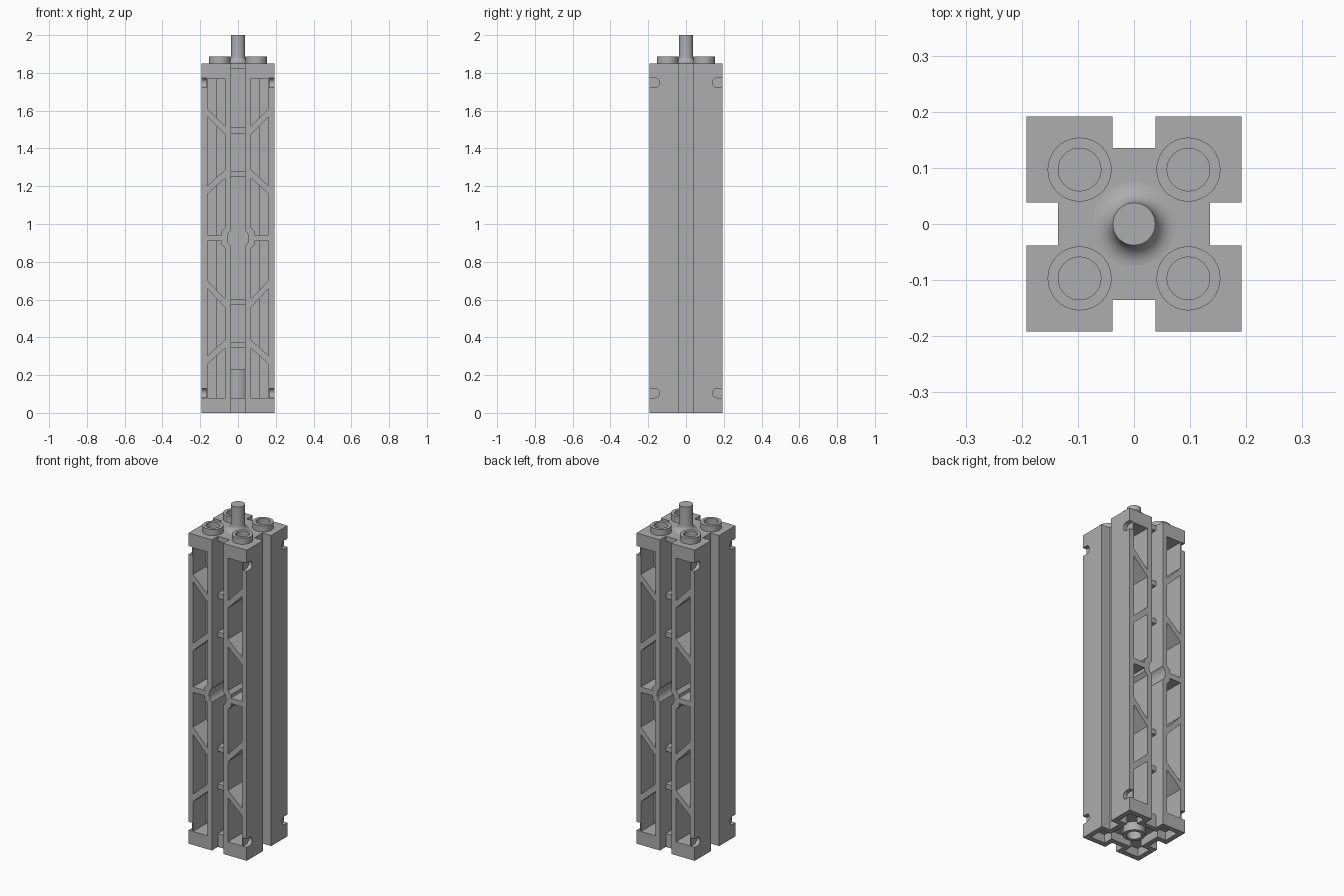
import bpy, bmesh, math
from mathutils import Matrix, Vector

cube = bpy.data.objects.get("Cube")
if cube:
    bpy.data.objects.remove(cube)

grey = bpy.data.materials.new("plain grey")
grey.use_nodes = True
COLOUR = (0.42, 0.42, 0.42, 1)
grey.diffuse_color = COLOUR
grey.node_tree.nodes["Principled BSDF"].inputs["Base Color"].default_value = COLOUR

HALF, GROOVE, FLOOR, WALL, WEB = 0.192, 0.038, 0.135, 0.03, 0.02
TOP, MID = 1.85, 0.925


def add_object(name, bm):
    bmesh.ops.recalc_face_normals(bm, faces=bm.faces)
    mesh = bpy.data.meshes.new(name)
    bm.to_mesh(mesh)
    bm.free()
    mesh.materials.append(grey)
    ob = bpy.data.objects.new(name, mesh)
    bpy.context.collection.objects.link(ob)
    return ob


def add_prism(bm, points, axis, a, b):
    """Extrude a flat outline along an axis, from a to b."""
    place = {"x": lambda u, v, w: (w, u, v),
             "y": lambda u, v, w: (u, w, v),
             "z": lambda u, v, w: (u, v, w)}[axis]
    low = [bm.verts.new(place(u, v, a)) for u, v in points]
    high = [bm.verts.new(place(u, v, b)) for u, v in points]
    bm.faces.new(low)
    bm.faces.new(high)
    for i in range(len(points)):
        j = (i + 1) % len(points)
        bm.faces.new((low[i], low[j], high[j], high[i]))


def prism(name, points, axis, a, b):
    bm = bmesh.new()
    add_prism(bm, points, axis, a, b)
    return add_object(name, bm)


def circle(u, v, r, n=32, turn=0.0):
    return [(u + r * math.cos(turn + math.tau * i / n),
             v + r * math.sin(turn + math.tau * i / n)) for i in range(n)]


def rect(u0, v0, u1, v1):
    return [(u0, v0), (u1, v0), (u1, v1), (u0, v1)]


def cross_outline(half, slot, floor):
    """Square with a slot in the middle of each side."""
    quarter = [(slot, -floor), (slot, -half), (half, -half),
               (half, -slot), (floor, -slot)]
    return [tuple((Matrix.Rotation(k * math.pi / 2, 2) @ Vector(p)))
            for k in range(4) for p in quarter]


def combine(body, tool, operation="DIFFERENCE"):
    mod = body.modifiers.new("cut", "BOOLEAN")
    mod.operation, mod.object, mod.solver = operation, tool, "EXACT"
    bpy.context.view_layer.objects.active = body
    bpy.ops.object.modifier_apply(modifier=mod.name)
    bpy.data.objects.remove(tool)


def lathe(name, profile, n=40):
    bm = bmesh.new()
    rings = [[bm.verts.new((x, y, z)) for x, y in circle(0, 0, r, n)] for r, z in profile]
    for a, b in zip(rings, rings[1:]):
        for i in range(n):
            j = (i + 1) % n
            bm.faces.new((a[i], a[j], b[j], b[i]))
    return add_object(name, bm), rings


def smooth(ob):
    bpy.ops.object.select_all(action="DESELECT")
    ob.select_set(True)
    bpy.context.view_layer.objects.active = ob
    bpy.ops.object.shade_smooth_by_angle(angle=math.radians(35))


# Main column with a groove along each side
column = prism("column", cross_outline(HALF, GROOVE, FLOOR), "z", 0, TOP)

# Truss pockets between the braces: (inner height, outer height) at each end
IN, STEP, OUT = GROOVE + WALL, FLOOR - WALL + 0.005, HALF - WALL
BRACE = 0.022
braces = [(0.365, 0.28), (0.58, 0.68), (1.265, 1.18), (1.495, 1.59)]
lower, upper = (0.08, 0.08), (1.77, 1.77)
ledges = [braces[0], braces[1], (MID, MID), braces[2], braces[3]]
cells, floor_edge = [], lower
for inner, outer in ledges:
    gap = 0.016 if inner == outer else BRACE
    cells.append((floor_edge, (inner - gap, outer - gap)))
    floor_edge = (inner + gap, outer + gap)
cells.append((floor_edge, upper))


def at(edge, x):
    return edge[0] + (edge[1] - edge[0]) * (x - IN) / (OUT - IN)


for limit, depth in ((OUT, GROOVE + WALL), (STEP, WEB)):
    bm = bmesh.new()
    for lo, hi in cells:
        for sx in (-1, 1):
            for sy in (-1, 1):
                add_prism(bm, [(sx * IN, at(lo, IN)), (sx * limit, at(lo, limit)),
                               (sx * limit, at(hi, limit)), (sx * IN, at(hi, IN))],
                          "y", sy * depth, sy * 0.25)
    combine(column, add_object("pocket_cutter", bm))

# Middle boss, flattened around the cross hole
for s in (-1, 1):
    combine(column, prism("boss", circle(0, MID, 0.094, 8, math.pi / 8), "y",
                          s * 0.01, s * HALF), "UNION")

# Deep front and back grooves, interrupted by small cross bars
bm = bmesh.new()
stops = [0.08, 0.345, 0.375, 0.57, 0.6, 1.25, 1.28, 1.48, 1.51, 1.82]
for s in (-1, 1):
    for z0, z1 in zip(stops[::2], stops[1::2]):
        add_prism(bm, rect(-GROOVE, z0, GROOVE, z1), "y", s * WEB, s * 0.25)
combine(column, add_object("groove_cutter", bm))
bm = bmesh.new()
for s in (-1, 1):
    add_prism(bm, circle(0, MID, 0.056), "y", s * WEB, s * 0.25)
combine(column, add_object("cross_hole_cutter", bm))

# Round-ended notches at the corner edges
bm = bmesh.new()
for sx in (-1, 1):
    for sy in (-1, 1):
        for z in (0.105, 1.748):
            arc = [(sy * (0.165 - 0.025 * math.cos(t)), z + 0.025 * math.sin(t))
                   for t in [math.pi * (i / 12 - 0.5) for i in range(13)]]
            outline = arc + [(sy * 0.25, z + 0.025), (sy * 0.25, z - 0.025)]
            add_prism(bm, outline, "x", sx * 0.168, sx * 0.25)
combine(column, add_object("notch_cutter", bm))

# Hollow underside with a central socket
combine(column, prism("underside_cutter",
                      cross_outline(HALF - WALL, IN, FLOOR - WALL), "z", -0.1, 0.05))
combine(column, prism("socket", circle(0, 0, 0.06), "z", 0, 0.23), "UNION")
combine(column, prism("socket_cutter", circle(0, 0, 0.04), "z", -0.1, 0.2))
smooth(column)

# Hollow studs on top
for sx, side in ((-1, "right"), (1, "left")):
    for sy, end in ((-1, "front"), (1, "back")):
        stud, _ = lathe(f"{end}_{side}_stud", [(0.057, TOP), (0.057, 1.886),
                                              (0.038, 1.886), (0.038, TOP + 0.001),
                                              (0.0005, TOP + 0.001)])
        stud.location = (sx * 0.097, sy * 0.097, 0)
        smooth(stud)

# Top pin with a flared foot
flare = [(0.075 - 0.037 * math.sin(t), TOP + 0.037 * (1 - math.cos(t)))
         for t in [math.pi / 2 * i / 8 for i in range(9)]]
pin, _ = lathe("top_pin", flare + [(0.038, 2.0), (0.0005, 2.0)])
smooth(pin)
